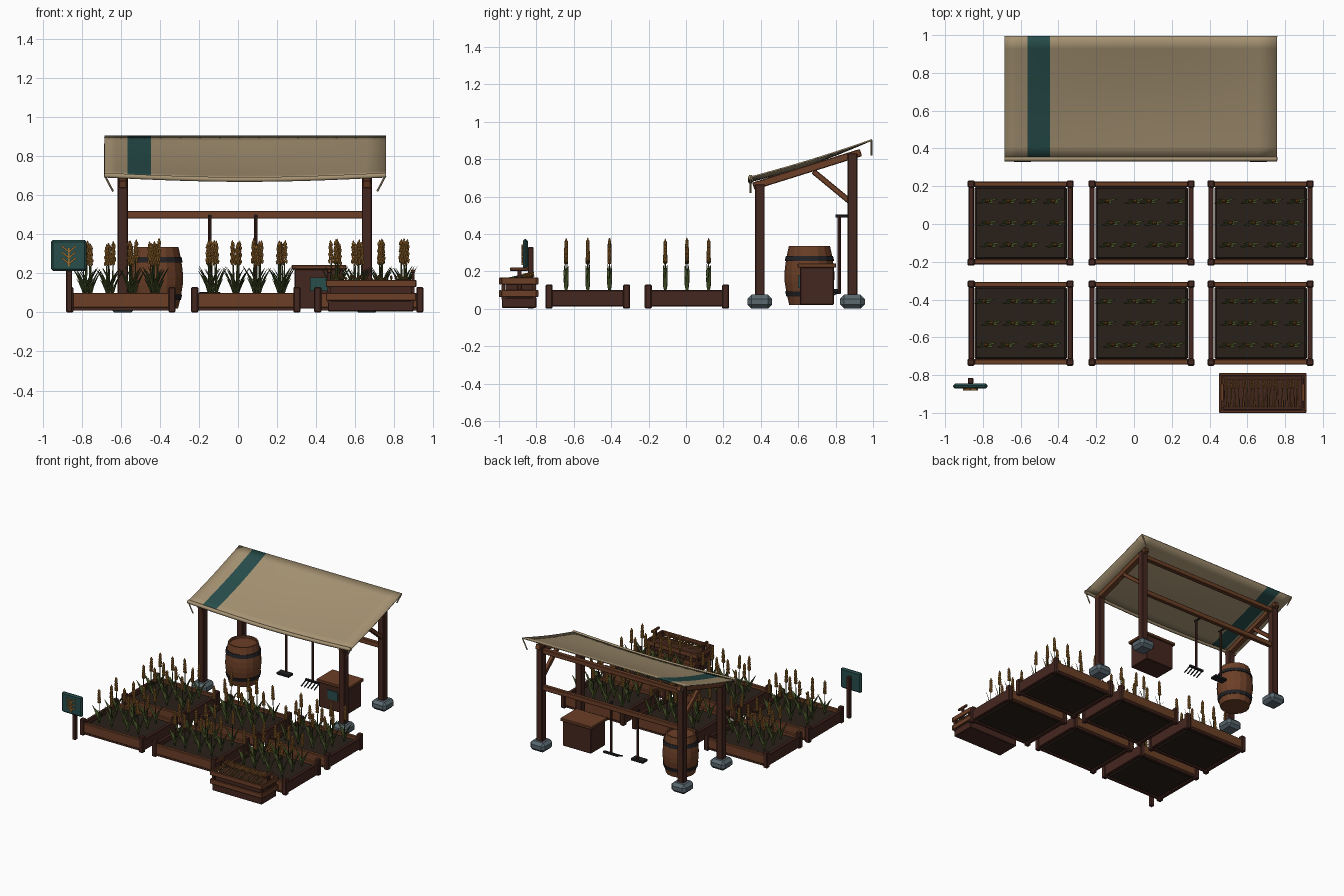
import bpy, bmesh, math, random
from mathutils import Vector, Matrix

if "Cube" in bpy.data.objects:
    bpy.data.objects.remove(bpy.data.objects["Cube"])
random.seed(4)

def material(name, rgb):
    m = bpy.data.materials.new(name)
    m.diffuse_color = (*rgb, 1)
    m.use_nodes = True
    m.node_tree.nodes["Principled BSDF"].inputs["Base Color"].default_value = m.diffuse_color
    return m

WOOD = material("warm_wood", (0.15, 0.05, 0.02))
DARK = material("dark_wood", (0.06, 0.02, 0.014))
CANVAS = material("canvas", (0.38, 0.29, 0.17))
TEAL = material("teal", (0.02, 0.075, 0.07))
STONE = material("stone", (0.10, 0.14, 0.16))
SOIL = material("soil", (0.022, 0.014, 0.01))
IRON = material("iron", (0.015, 0.015, 0.018))
GREEN = material("leaf_green", (0.06, 0.085, 0.02))
GOLD = material("grain_gold", (0.36, 0.16, 0.03))

def add(name, mesh, *mats):
    for m in mats:
        mesh.materials.append(m)
    ob = bpy.data.objects.new(name, mesh)
    bpy.context.collection.objects.link(ob)
    return ob

def from_bm(name, bm, *mats):
    mesh = bpy.data.meshes.new(name)
    bm.to_mesh(mesh)
    bm.free()
    return add(name, mesh, *mats)

def bevel(ob, width):
    if width:
        b = ob.modifiers.new("bevel", 'BEVEL')
        b.width, b.segments = width, 1
    return ob

def box(name, x, y, z, mat, bev=0.004):
    bm = bmesh.new()
    size = [b - a for a, b in (x, y, z)]
    mid = [(a + b) / 2 for a, b in (x, y, z)]
    bmesh.ops.create_cube(bm, size=1, matrix=Matrix.Translation(mid) @ Matrix.Diagonal((*size, 1)))
    return bevel(from_bm(name, bm, mat), bev)

def along(p, q):
    p, q = Vector(p), Vector(q)
    return Matrix.Translation((p + q) / 2) @ (q - p).to_track_quat('Z', 'Y').to_matrix().to_4x4(), (q - p).length

def beam(name, p, q, w, mat, bev=0.004):
    m, length = along(p, q)
    bm = bmesh.new()
    bmesh.ops.create_cube(bm, size=1, matrix=m @ Matrix.Diagonal((w, w, length, 1)))
    return bevel(from_bm(name, bm, mat), bev)

def rod(name, p, q, r, mat, sides=8):
    m, length = along(p, q)
    bm = bmesh.new()
    bmesh.ops.create_cone(bm, cap_ends=True, segments=sides, radius1=r, radius2=r, depth=length, matrix=m)
    return from_bm(name, bm, mat)

def lathe(name, profile, mat, centre, sides=16):
    bm = bmesh.new()
    vs = [bm.verts.new((r, 0, z)) for r, z in profile]
    es = [bm.edges.new(e) for e in zip(vs, vs[1:])]
    bmesh.ops.spin(bm, geom=vs + es, cent=(0, 0, 0), axis=(0, 0, 1), angle=math.tau, steps=sides)
    bmesh.ops.remove_doubles(bm, verts=bm.verts, dist=1e-5)
    bmesh.ops.recalc_face_normals(bm, faces=bm.faces)
    ob = from_bm(name, bm, mat)
    ob.location = centre
    return ob

# Grain stalk: stem, bent leaf blades, ear of faceted kernels
def stalk_mesh(name, stem, ear, leaves):
    bm = bmesh.new()
    bmesh.ops.create_cone(bm, cap_ends=True, segments=5, radius1=0.005, radius2=0.003, depth=stem,
                          matrix=Matrix.Translation((0, 0, stem / 2)))
    for side, reach, top, tilt in leaves:
        rows = []
        for t, w in ((0, 0.004), (0.35, 0.008), (0.7, 0.006), (1, 0.001)):
            c = Vector((side * reach * t ** 1.4, tilt * t, 0.01 + top * t * (1.25 - 0.25 * t)))
            d = Vector((0.6 * w, w, 0))
            rows.append((bm.verts.new(c - d), bm.verts.new(c + d)))
        for a, b in zip(rows, rows[1:]):
            bm.faces.new((a[0], a[1], b[1], b[0]))
    green = len(bm.faces)
    layers, s = 6, ear / 0.12
    for i in range(layers):
        z = stem + ear * (i + 0.5) / (layers + 0.7)
        spread = s * (0.009 - 0.0008 * i)
        for k in range(3):
            a = math.tau * k / 3 + i * math.pi / 3
            m = Matrix.Translation((spread * math.cos(a), spread * 0.7 * math.sin(a), z))
            bmesh.ops.create_icosphere(bm, subdivisions=1, radius=1,
                                       matrix=m @ Matrix.Diagonal((0.0075 * s, 0.007 * s, 0.013 * s, 1)))
    bmesh.ops.create_icosphere(bm, subdivisions=1, radius=1, matrix=Matrix.Translation(
        (0, 0, stem + ear * 0.92)) @ Matrix.Diagonal((0.005 * s, 0.005 * s, 0.012 * s, 1)))
    bm.faces.ensure_lookup_table()
    for f in bm.faces[green:]:
        f.material_index = 1
    mesh = bpy.data.meshes.new(name)
    bm.to_mesh(mesh)
    bm.free()
    mesh.materials.append(GREEN)
    mesh.materials.append(GOLD)
    return mesh

STALK = stalk_mesh("grain_stalk", 0.18, 0.12,
                   [(1, 0.055, 0.15, 0.01), (-1, 0.055, 0.14, -0.01), (1, 0.035, 0.09, -0.01), (-1, 0.03, 0.1, 0.01)])
CUT = stalk_mesh("cut_stalk", 0.10, 0.06, [])

# Planter beds
for cx in (-0.60, 0.04, 0.67):
    for cy in (-0.525, 0.005):
        box("bed_soil", (cx - 0.245, cx + 0.245), (cy - 0.195, cy + 0.195), (0.012, 0.08), SOIL, 0.012)
        for s in (-1, 1):
            y, x = cy + s * 0.205, cx + s * 0.262
            box("bed_long_board", (cx - 0.255, cx + 0.255), (y - 0.014, y + 0.014), (0.025, 0.10), WOOD)
            box("bed_skirt", (cx - 0.25, cx + 0.25), (y - 0.01, y + 0.01), (0.01, 0.03), DARK, 0)
            box("bed_end_board", (x - 0.014, x + 0.014), (cy - 0.20, cy + 0.20), (0.012, 0.10), DARK)
            for t in (-1, 1):
                px, py = cx + t * 0.262, cy + s * 0.207
                box("bed_corner_post", (px - 0.019, px + 0.019), (py - 0.019, py + 0.019), (0, 0.13), DARK, 0.006)
        for row in (-0.116, 0, 0.116):
            for k in range(4):
                ob = add("grain_plant", STALK)
                ob.location = (cx - 0.17 + 0.115 * k + random.uniform(-0.02, 0.02), cy + row, 0.078)
                ob.scale = (1, 1, random.uniform(0.9, 1.01))
                ob.rotation_euler = (0, random.uniform(-0.04, 0.04), random.choice((0, math.pi)))

# Shelter frame
for px in (-0.59, 0.66):
    for py, top in ((0.395, 0.665), (0.89, 0.83)):
        box("stone_foot", (px - 0.066, px + 0.066), (py - 0.066, py + 0.066), (0, 0.075), STONE, 0.022)
        box("shelter_post", (px - 0.026, px + 0.026), (py - 0.026, py + 0.026), (0.06, top), DARK)
    beam("rafter", (px, 0.36, 0.655), (px, 0.935, 0.835), 0.04, WOOD)
    beam("brace", (px, 0.68, 0.735), (px, 0.88, 0.57), 0.03, WOOD)
box("back_rail", (-0.57, 0.64), (0.875, 0.905), (0.48, 0.52), WOOD)
box("back_top_beam", (-0.59, 0.66), (0.872, 0.908), (0.775, 0.812), WOOD)

# Sagging canvas canopy with a teal stripe
X0, X1 = -0.685, 0.758
def canopy(x, v):
    u = (x - X0) / (X1 - X0)
    sag = 0.022 * math.sin(math.pi * u) * (1 - v) + 0.018 * math.sin(math.pi * v) * (0.4 + 0.6 * math.sin(math.pi * u))
    return Vector((x, 0.345 + 0.65 * v, 0.703 + 0.20 * v - sag))

xs = [X0, -0.625, -0.565, -0.505, -0.445] + [-0.445 + (X1 + 0.445) * i / 12 for i in range(1, 13)]
bm = bmesh.new()
grid = [[bm.verts.new(canopy(x, j / 10)) for j in range(11)] for x in xs]
for i in range(len(xs) - 1):
    for j in range(10):
        f = bm.faces.new((grid[i][j], grid[i + 1][j], grid[i + 1][j + 1], grid[i][j + 1]))
        f.material_index = int(i in (2, 3))
        f.smooth = True
cloth = from_bm("canopy", bm, CANVAS, TEAL)
sol = cloth.modifiers.new("thickness", 'SOLIDIFY')
sol.thickness, sol.offset = 0.008, 0

# Rolled front hem and tie ropes
hem = bpy.data.curves.new("front_hem", 'CURVE')
hem.dimensions, hem.bevel_depth, hem.bevel_resolution, hem.use_fill_caps = '3D', 0.014, 1, True
sp = hem.splines.new('POLY')
sp.points.add(len(xs) - 1)
for p, x in zip(sp.points, xs):
    p.co = (*canopy(x, 0), 1)
add("front_hem", hem, CANVAS)
for x, s in ((X0 + 0.003, 1), (X1 - 0.003, -1)):
    for y, z in ((0.345, 0.70), (0.992, 0.90)):
        rod("tie_rope", (x, y, z), (x + s * 0.042, y, z - 0.08), 0.005, CANVAS, 6)

# Barrel
C = (-0.415, 0.66, 0)
lathe("barrel", [(0, 0.02), (0.108, 0.02), (0.122, 0.08), (0.132, 0.14), (0.134, 0.18), (0.131, 0.22),
                 (0.122, 0.28), (0.110, 0.335), (0.098, 0.335), (0.098, 0.318), (0, 0.318)], WOOD, C)
for z, r0, r1 in ((0.065, 0.123, 0.130), (0.255, 0.132, 0.126)):
    lathe("barrel_hoop", [(r0 - 0.01, z), (r0, z), (r1, z + 0.028), (r1 - 0.01, z + 0.028), (r0 - 0.01, z)], IRON, C)

# Storage chest
box("chest_body", (0.29, 0.54), (0.61, 0.79), (0.02, 0.222), DARK)
box("chest_lid", (0.275, 0.555), (0.597, 0.803), (0.22, 0.243), WOOD)
box("chest_tag", (0.37, 0.46), (0.602, 0.612), (0.11, 0.18), TEAL, 0)

# Hanging hoe and rake
for x in (-0.145, 0.09):
    rod("tool_handle", (x, 0.82, 0.09), (x, 0.82, 0.50), 0.009, DARK)
    rod("tool_peg", (x, 0.80, 0.495), (x, 0.88, 0.495), 0.008, IRON, 6)
box("hoe_blade", (-0.20, -0.09), (0.77, 0.83), (0.085, 0.105), IRON, 0.004)
box("rake_bar", (0.025, 0.155), (0.811, 0.829), (0.08, 0.096), IRON, 0.002)
for k in range(5):
    x = 0.032 + 0.029 * k
    rod("rake_tine", (x, 0.82, 0.088), (x, 0.755, 0.06), 0.005, IRON, 5)

# Sign with a grain emblem
box("sign_post", (-0.88, -0.85), (-0.845, -0.815), (0, 0.33), DARK)
box("sign_board", (-0.957, -0.775), (-0.872, -0.845), (0.212, 0.372), TEAL, 0.01)
SX, SY = -0.866, -0.876
beam("emblem_stem", (SX, SY, 0.235), (SX, SY, 0.33), 0.007, GOLD, 0)
for z in (0.25, 0.28, 0.31):
    for s in (-1, 1):
        beam("emblem_leaf", (SX, SY, z), (SX + s * 0.036, SY, z + 0.03), 0.009, GOLD, 0)

# Harvest crate with cut stalks
box("harvest_base", (0.46, 0.90), (-0.985, -0.80), (0.005, 0.06), DARK)
box("harvest_fill", (0.475, 0.888), (-0.965, -0.82), (0.06, 0.135), DARK, 0)
for z0, z1 in ((0.062, 0.10), (0.13, 0.167)):
    for y in (-1.0, -0.803):
        box("harvest_long_slat", (0.45, 0.913), (y, y + 0.014), (z0, z1), WOOD, 0.003)
    for x in (0.45, 0.899):
        box("harvest_end_slat", (x, x + 0.014), (-0.988, -0.80), (z0, z1), WOOD, 0.003)
for x in (0.467, 0.896):
    for y in (-0.977, -0.812):
        box("harvest_corner_post", (x - 0.009, x + 0.009), (y - 0.009, y + 0.009), (0.05, 0.165), DARK, 0)
    box("handle_upright", (x - 0.008, x + 0.008), (-0.90, -0.88), (0.10, 0.205), DARK, 0.002)
    box("handle_grip", (x - 0.009, x + 0.009), (-0.94, -0.845), (0.203, 0.22), WOOD, 0.003)
for k in range(20):
    ob = add("cut_stalk", CUT)
    ob.location = (0.485 + 0.0195 * k + 0.006 * (k // 5 - 1.5), -0.97, 0.15 + random.uniform(0, 0.008))
    ob.rotation_euler = (-math.radians(random.uniform(76, 82)), 0, random.uniform(-0.04, 0.04))
